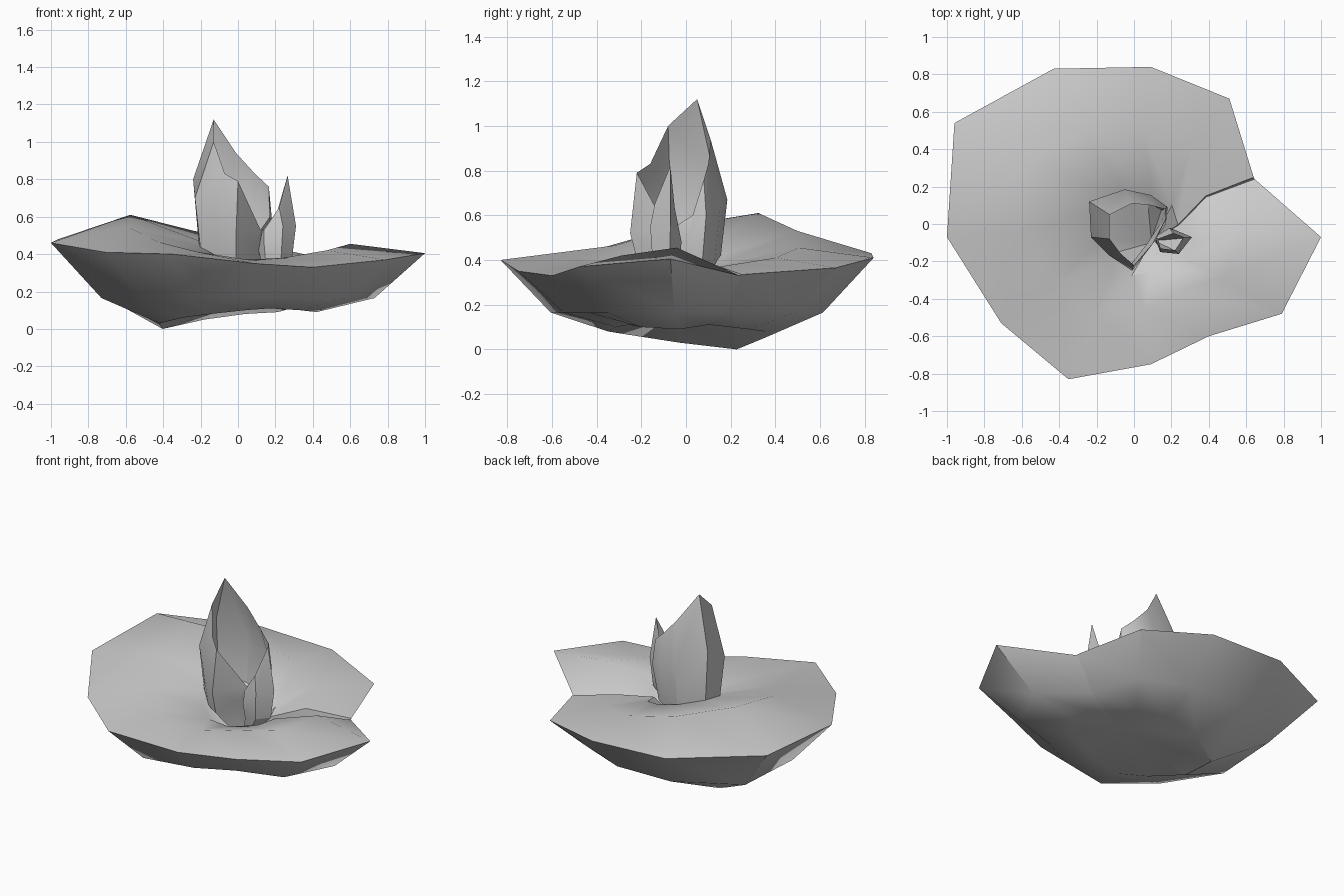
import bpy, bmesh
from mathutils import Vector

if "Cube" in bpy.data.objects:
    bpy.data.objects.remove(bpy.data.objects["Cube"])


def loft(name, rings, start=None, end=None, angle=0.6):
    """Join rings of equal point count with faces; optional end points close it."""
    bm = bmesh.new()
    vr = [[bm.verts.new(p) for p in r] for r in rings]
    n = len(rings[0])
    for a, b in zip(vr, vr[1:]):
        for i in range(n):
            j = (i + 1) % n
            bm.faces.new((a[i], a[j], b[j], b[i]))
    for tip, ring in ((start, vr[0]), (end, vr[-1])):
        if tip:
            t = bm.verts.new(tip)
            for i in range(n):
                bm.faces.new((ring[i], ring[(i + 1) % n], t))
    bmesh.ops.recalc_face_normals(bm, faces=bm.faces)
    me = bpy.data.meshes.new(name)
    bm.to_mesh(me)
    bm.free()
    ob = bpy.data.objects.new(name, me)
    bpy.context.collection.objects.link(ob)
    bpy.context.view_layer.objects.active = ob
    ob.select_set(True)
    bpy.ops.object.shade_smooth_by_angle(angle=angle)
    ob.select_set(False)
    return ob


# Pad: rim x, y, z, then height of the raised middle ring and of the lower ring.
# The second entry is the floor of the slit, just in front of the slit's back edge.
pad = [
    (1.00, -.07, .405, .455, .09), (.645, .24, .33, .27, .11),
    (.64, .25, .335, .37, .11),
    (.51, .67, .365, .41, .09), (.09, .84, .41, .455, .08),
    (-.43, .83, .43, .53, .05), (-.96, .54, .48, .61, .00),
    (-1.0, -.07, .46, .55, .03), (-.71, -.53, .41, .465, .06),
    (-.35, -.83, .40, .41, .08), (.09, -.75, .35, .37, .10),
    (.40, -.60, .33, .38, .11), (.79, -.48, .37, .42, .10),
]
heart = Vector((.10, -.09))


def ring(f, height):
    pull = 1 - f if f < .4 else 0
    return [(x * f + heart.x * pull, y * f + heart.y * pull, height(z, m, b))
            for x, y, z, m, b in pad]


loft("lily_pad", [
    ring(.25, lambda z, m, b: .33 + (m - .36) * .5),
    ring(.60, lambda z, m, b: m),
    ring(1.0, lambda z, m, b: z),
    ring(.73, lambda z, m, b: .165),
    ring(.42, lambda z, m, b: b),
], start=(*heart, .18), end=(.09, -.04, .16))


# Petal cups: bulge point and top point of each column, tapering to the pad's heart
def cup(name, columns, centre, apex):
    c = Vector(centre)
    mid = [Vector(q[:3]) for q in columns]
    top = [Vector(q[3:]) for q in columns]
    low = [Vector((*(c + (p.xy - c) * .83), .37)) for p in mid]
    loft(name, [low, mid, top], start=apex, angle=0.45)


cup("flower_bud", [
    (-.24, .12, .80, -.13, .05, 1.12), (-.23, -.07, .70, -.13, -.08, 1.0),
    (-.13, -.17, .60, -.07, -.16, .83), (-.01, -.25, .52, .00, -.22, .79),
    (.09, -.12, .45, .12, -.08, .53), (.17, .00, .48, .17, .03, .60),
    (.18, .09, .60, .165, .08, .76), (.09, .155, .65, .09, .10, .83),
    (-.05, .185, .67, -.01, .11, .94),
], (-.02, -.02), (.09, -.09, .18))

cup("side_petal", [
    (.31, -.07, .55, .265, -.07, .82), (.19, -.02, .48, .21, -.05, .63),
    (.11, -.07, .42, .13, -.08, .53), (.14, -.15, .45, .14, -.13, .53),
    (.24, -.16, .55, .22, -.14, .65),
], (.18, -.09), (.11, -.09, .18))
